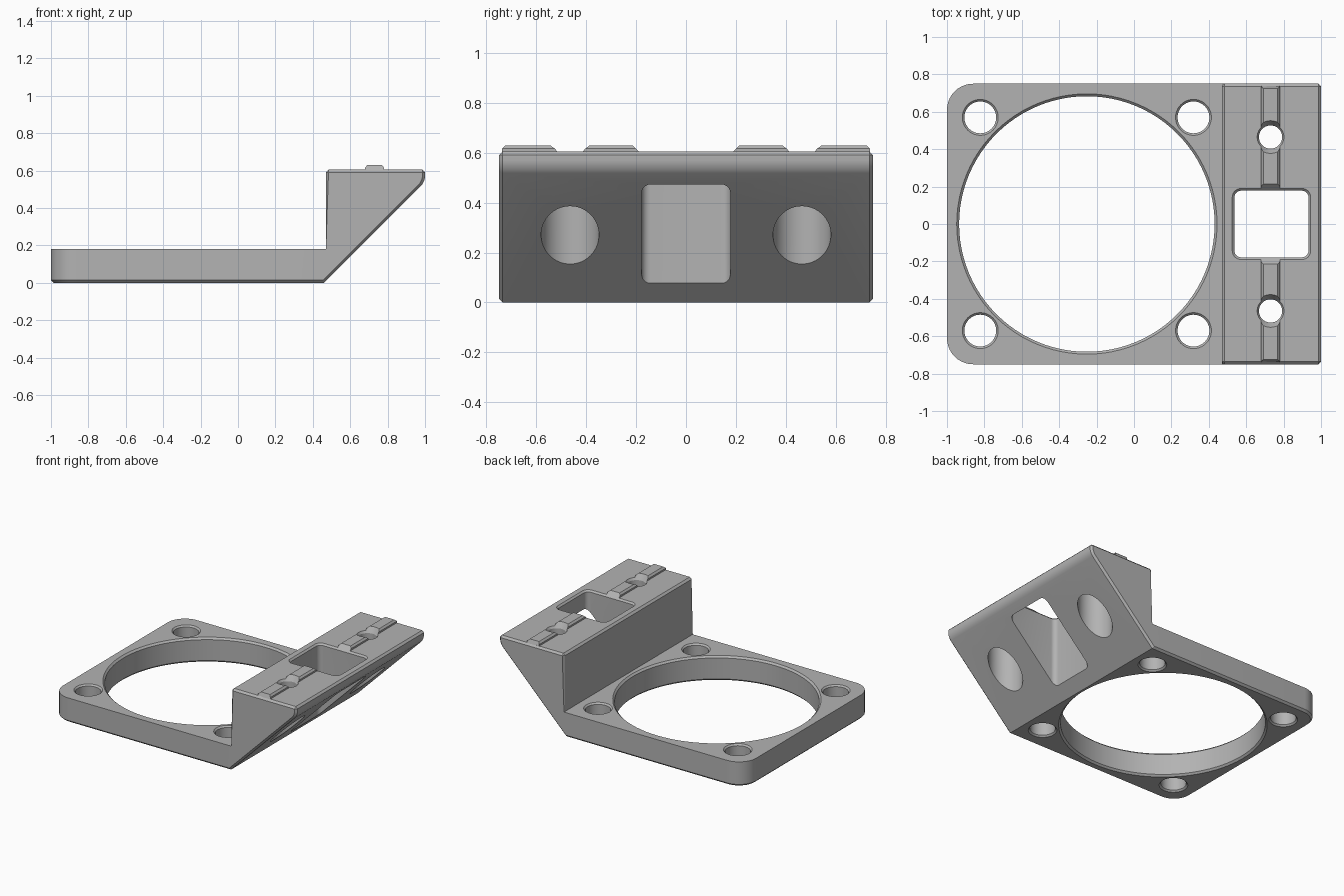
import bpy, bmesh
from math import cos, sin, pi, radians

cube = bpy.data.objects.get("Cube")
if cube:
    bpy.data.objects.remove(cube, do_unlink=True)

grey = bpy.data.materials.new("plain_grey")
grey.use_nodes = True
grey.diffuse_color = (0.45, 0.45, 0.45, 1)
grey.node_tree.nodes["Principled BSDF"].inputs["Base Color"].default_value = (0.45, 0.45, 0.45, 1)

HALF = 0.75      # half width in y
BASE = 0.18      # plate thickness
TOP = 0.605      # block top
WALL = 0.47      # block rear wall
KINK = 0.46      # where the underside starts to slope


def make_object(name, bm):
    bmesh.ops.recalc_face_normals(bm, faces=bm.faces)
    mesh = bpy.data.meshes.new(name)
    bm.to_mesh(mesh)
    bm.free()
    mesh.materials.append(grey)
    obj = bpy.data.objects.new(name, mesh)
    bpy.context.collection.objects.link(obj)
    return obj


def prism(profile, half):
    """Extrude an x-z profile across y."""
    bm = bmesh.new()
    face = bm.faces.new([bm.verts.new((x, -half, z)) for x, z in profile])
    out = bmesh.ops.extrude_face_region(bm, geom=[face])["geom"]
    for v in out:
        if isinstance(v, bmesh.types.BMVert):
            v.co.y = half
    bmesh.ops.recalc_face_normals(bm, faces=bm.faces)
    return bm


def bevel(bm, test, size, segments):
    bmesh.ops.bevel(bm, geom=[e for e in bm.edges if test(e)], offset=size,
                    segments=segments, profile=0.5, affect='EDGES')


def cutter(name, cx, cy, levels, core=(0, 0), steps=16):
    """Loft a round or rounded-rectangle hole through (radius, z) levels."""
    bm = bmesh.new()
    rings = []
    for r, z in levels:
        ring = []
        for q, (sx, sy) in enumerate([(1, 1), (-1, 1), (-1, -1), (1, -1)]):
            for k in range(steps + (1 if core[0] else 0)):
                a = (q + k / steps) * pi / 2
                ring.append(bm.verts.new((cx + sx * core[0] + r * cos(a),
                                          cy + sy * core[1] + r * sin(a), z)))
        rings.append(ring)
    for a, b in zip(rings, rings[1:]):
        for i in range(len(a)):
            j = (i + 1) % len(a)
            bm.faces.new((a[i], a[j], b[j], b[i]))
    bm.faces.new(rings[0])
    bm.faces.new(rings[-1])
    obj = make_object(name, bm)
    obj.hide_render = True
    return obj


# Bracket body: flat plate and sloped block in one side profile
bm = prism([(-1, 0), (KINK, 0), (1, 0.54), (1, TOP), (WALL, TOP), (WALL, BASE), (-1, BASE)], HALF)


def at(e, axis, value):
    return all(abs(v.co[axis] - value) < 1e-4 for v in e.verts)


# Round plate corners and the lip below the overhang
bevel(bm, lambda e: at(e, 0, -1) and abs(e.verts[0].co.z - e.verts[1].co.z) > 0.1, 0.14, 10)
bevel(bm, lambda e: at(e, 0, 1) and at(e, 2, 0.54), 0.03, 5)


# Chamfer outer rims, leaving the plate top and the underside crease sharp
def rim(e):
    if at(e, 2, BASE) or at(e, 0, KINK):
        return False
    return e.calc_face_angle_signed(0) > radians(30)


bevel(bm, rim, 0.014, 1)
body = make_object("bracket_body", bm)

# Raised locating rail along the block top
bm = prism([(0.68, TOP - 0.01), (0.68, TOP + 0.012), (0.692, 0.63),
            (0.768, 0.63), (0.78, TOP + 0.012), (0.78, TOP - 0.01)], 0.738)
for v in bm.verts:
    if v.co.z > 0.625:
        v.co.y *= 0.98
rail = make_object("locating_rail", bm)


# Holes
def through(r, flare):
    return [(r + 2 * flare, -flare), (r, flare), (r, BASE - flare), (r + 2 * flare, BASE + flare)]


plate_cuts = [cutter("fan_opening_cutter", -0.252, 0, through(0.683, 0.013), steps=24)]
for x in (-0.822, 0.318):
    for y in (-0.57, 0.57):
        plate_cuts.append(cutter("plate_hole_cutter", x, y, through(0.085, 0.011)))

block_cuts = [cutter("window_cutter", 0.735, 0,
                     [(0.035, -0.1), (0.035, 0.593), (0.092, 0.65)], core=(0.163, 0.143), steps=6)]
for y in (-0.465, 0.465):
    block_cuts.append(cutter("bolt_hole_cutter", 0.73, y,
                             [(0.116, -0.1), (0.116, 0.5), (0.062, 0.5),
                              (0.062, 0.59), (0.1, 0.65)]))


def cut(obj, cutters):
    bpy.context.view_layer.objects.active = obj
    for c in cutters:
        mod = obj.modifiers.new("cut", 'BOOLEAN')
        mod.operation = 'DIFFERENCE'
        mod.solver = 'EXACT'
        mod.object = c
        bpy.ops.object.modifier_apply(modifier=mod.name)


cut(body, plate_cuts + block_cuts)
cut(rail, block_cuts)
for c in plate_cuts + block_cuts:
    bpy.data.objects.remove(c, do_unlink=True)

# Smooth the round walls, keep chamfers crisp
for obj in (body, rail):
    bpy.ops.object.select_all(action='DESELECT')
    obj.select_set(True)
    bpy.context.view_layer.objects.active = obj
    bpy.ops.object.shade_smooth_by_angle(angle=radians(22))
